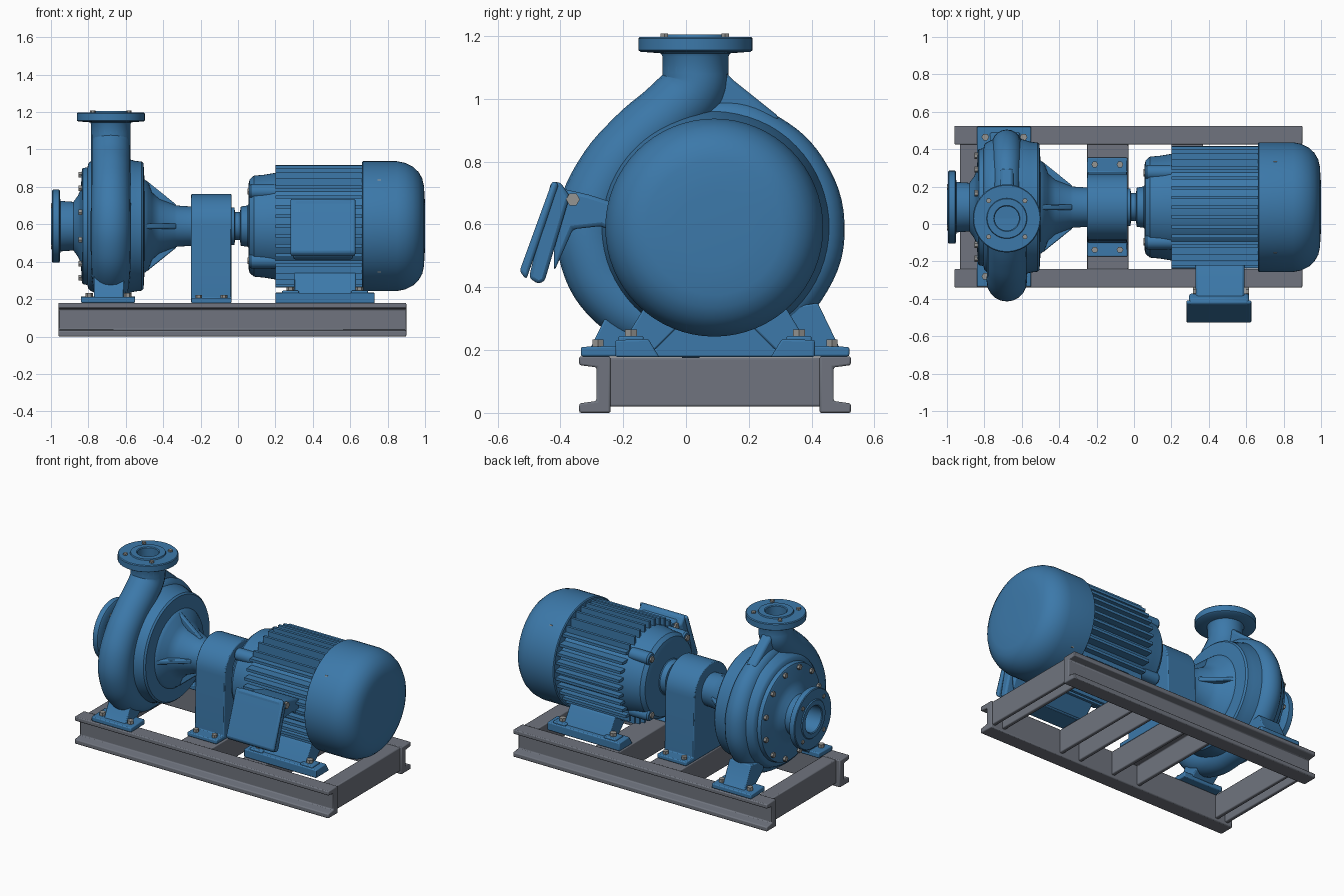
import bpy, bmesh, math
from mathutils import Vector

if "Cube" in bpy.data.objects:
    bpy.data.objects.remove(bpy.data.objects["Cube"])

AY, AZ = 0.09, 0.59          # shaft axis position


def material(name, rgb):
    m = bpy.data.materials.new(name)
    m.diffuse_color = (*rgb, 1)
    m.use_nodes = True
    m.node_tree.nodes["Principled BSDF"].inputs["Base Color"].default_value = m.diffuse_color
    return m


BLUE = material("machine_blue", (0.045, 0.19, 0.40))
GREY = material("frame_grey", (0.16, 0.175, 0.21))
STEEL = material("bolt_steel", (0.30, 0.30, 0.29))


def finish(name, bm, mat, bevel=0):
    bmesh.ops.remove_doubles(bm, verts=bm.verts, dist=1e-5)
    bmesh.ops.recalc_face_normals(bm, faces=bm.faces)
    me = bpy.data.meshes.new(name)
    bm.to_mesh(me)
    bm.free()
    me.materials.append(mat)
    ob = bpy.data.objects.new(name, me)
    bpy.context.collection.objects.link(ob)
    if bevel:
        b = ob.modifiers.new("bevel", "BEVEL")
        b.width, b.segments, b.limit_method = bevel, 2, "ANGLE"
    return ob


def lathe(name, prof, axis="x", c=(0, AY, AZ), mat=BLUE, n=48):
    """Revolve (distance along axis, radius) points about an axis through c."""
    bm = bmesh.new()
    rings = []
    for t, r in prof:
        ring = []
        for i in range(n):
            a = 2 * math.pi * i / n
            u, v = r * math.cos(a), r * math.sin(a)
            p = (t, u, v) if axis == "x" else (u, v, t)
            ring.append(bm.verts.new(Vector(p) + Vector(c)))
        rings.append(ring)
    for A, B in zip(rings, rings[1:]):
        for i in range(n):
            j = (i + 1) % n
            bm.faces.new((A[i], A[j], B[j], B[i]))
    bmesh.ops.dissolve_degenerate(bm, dist=1e-6, edges=bm.edges)
    return finish(name, bm, mat)


def prism(name, pts, axis, a, b, mat=BLUE, bevel=0.006):
    """Extrude a 2D outline along an axis from a to b."""
    def put(p, t):
        return {"x": (t, p[0], p[1]), "y": (p[0], t, p[1]), "z": (p[0], p[1], t)}[axis]
    bm = bmesh.new()
    lo = [bm.verts.new(put(p, a)) for p in pts]
    hi = [bm.verts.new(put(p, b)) for p in pts]
    bm.faces.new(lo)
    bm.faces.new(hi)
    for i in range(len(pts)):
        j = (i + 1) % len(pts)
        bm.faces.new((lo[i], lo[j], hi[j], hi[i]))
    return finish(name, bm, mat, bevel)


def box(name, x0, x1, y0, y1, z0, z1, mat=BLUE, bevel=0.006):
    return prism(name, [(x0, y0), (x1, y0), (x1, y1), (x0, y1)], "z", z0, z1, mat, bevel)


def bolt(t, axis, c, r=0.017, h=0.022):
    lathe("bolt", [(t, 0), (t, r), (t + h, r), (t + h, 0)], axis, c, STEEL, 6)


def flip(pts, s):
    """Outline mirrored across the shaft plane when s is -1."""
    return [(y if s > 0 else 2 * AY + 0.005 - y, z) for y, z in pts]


# base frame: outward channels and cross members
rail = [(-.34, 0), (-.24, 0), (-.24, .18), (-.34, .18), (-.34, .152), (-.285, .145),
        (-.285, .038), (-.34, .03)]
for s in (1, -1):
    prism("side_rail", flip(rail, s), "x", -.96, .90, GREY)
for x0, x1 in ((-.93, -.83), (-.25, -.03), (.2, .37), (.79, .89)):
    w = .025
    prism("cross_member", [(x0, .02), (x0, .176), (x1, .176), (x1, .02), (x1 - w, .02),
          (x1 - w, .15), (x0 + w, .15), (x0 + w, .02)], "y", -.25, .435, GREY)

# pump casing with suction nozzle, cover and bearing bracket
lathe("pump_casing", [(-.88, 0), (-.88, .085), (-.995, .085), (-1, .09), (-1, .12), (-.994, .125),
      (-.994, .19), (-.99, .195), (-.957, .195), (-.952, .188), (-.95, .135), (-.88, .13),
      (-.855, .165), (-.84, .2), (-.835, .3), (-.83, .31), (-.805, .315), (-.8, .335), (-.79, .345),
      (-.74, .37), (-.62, .37), (-.555, .35), (-.515, .345), (-.505, .335), (-.5, .25),
      (-.48, .235), (-.46, .18), (-.42, .145), (-.34, .115), (-.325, .11), (-.25, .105),
      (-.245, .06), (-.1, .06), (-.1, 0)], n=64)
for i in range(12):
    a = math.tau * (i + .5) / 12
    bolt(-.852, "x", (0, AY + .285 * math.cos(a), AZ + .285 * math.sin(a)))
for i in range(4):
    a = math.tau * (i + .5) / 4
    u, v = math.cos(a), math.sin(a)
    bolt(-1.0, "x", (0, AY + .155 * u, AZ + .155 * v), .014, .02)
    bolt(1.19, "z", (-.68 + .137 * u, .028 + .137 * v, 0), .014, .018)

# bracket ribs
half = [(-.505, .06), (-.505, .245), (-.485, .24), (-.33, .115), (-.33, .06)]
for s in (1, -1):
    prism("bracket_rib", [(x, AZ + s * r) for x, r in half], "y", AY - .014, AY + .014)
    prism("bracket_rib", [(x, AY + s * r) for x, r in half], "z", AZ - .014, AZ + .014)

# spiral volute: (y, z, radius)
path = [(.03, 1.1, .105), (.025, 1.04, .105), (-.035, .97, .105), (-.15, .87, .105),
        (-.25, .75, .106), (-.302, .62, .108), (-.295, .5, .108), (-.235, .385, .106),
        (-.1, .295, .1), (.08, .27, .09), (.25, .31, .086), (.38, .43, .082), (.425, .6, .08),
        (.37, .77, .078), (.26, .88, .072), (.13, .93, .068), (0, .9, .06)]
cu = bpy.data.curves.new("volute", "CURVE")
cu.dimensions, cu.bevel_depth, cu.bevel_resolution = "3D", 1.0, 8
cu.use_fill_caps, cu.resolution_u = True, 6
sp = cu.splines.new("BEZIER")
sp.bezier_points.add(len(path) - 1)
for bp, (y, z, r) in zip(sp.bezier_points, path):
    bp.co, bp.radius = (-.68, y, z), r
    bp.handle_left_type = bp.handle_right_type = "AUTO"
volute = bpy.data.objects.new("volute", cu)
bpy.context.collection.objects.link(volute)
cu.materials.append(BLUE)
bpy.context.view_layer.objects.active = volute
volute.select_set(True)
bpy.ops.object.convert(target="MESH")

# discharge flange and its gusset
lathe("discharge_flange", [(1.1, 0), (1.1, .065), (1.2, .065), (1.205, .07), (1.205, .105),
      (1.197, .108), (1.197, .177), (1.192, .182), (1.155, .182), (1.15, .175), (1.145, .11),
      (1.135, .105), (1.08, .105)], "z", (-.68, .03, 0))
prism("discharge_gusset", [(.12, 1.09), (.15, 1.06), (.3, .94), (.25, .85), (.0, .9), (.0, 1.0)],
      "x", -.715, -.645, bevel=.015)

# pump feet
for s in (1, -1):
    prism("pump_foot_pad", flip([(-.335, .18), (-.335, .21), (-.19, .215), (-.19, .18)], s),
          "x", -.84, -.55)
    prism("pump_foot_web", flip([(-.315, .2), (-.3, .215), (-.235, .35), (-.1, .33), (-.1, .27),
          (-.19, .2)], s), "x", -.77, -.61)
    for x in (-.795, -.59):
        bolt(.205, "z", (x, flip([(-.28, 0)], s)[0][0], 0), .02, .028)

# coupling guard: arch with flat feet
arch = [(AY + .178 * math.cos(math.pi * i / 20), AZ + .172 * math.sin(math.pi * i / 20))
        for i in range(21)]
prism("coupling_guard", [(AY + .265, .178), (AY + .265, .205), (AY + .188, .205)] + arch +
      [(AY - .188, .205), (AY - .265, .205), (AY - .265, .178)], "x", -.25, -.035)
for x in (-.21, -.075):
    for s in (1, -1):
        bolt(.203, "z", (x, AY + s * .228, 0), .018, .02)
lathe("coupling", [(-.05, 0), (-.05, .1), (-.02, .1), (-.015, .075), (.01, .075), (.015, .105),
      (.05, .11), (.06, .12), (.06, 0)])

# motor body and fan cover
lathe("motor_body", [(.055, 0), (.055, .22), (.062, .25), (.085, .27), (.14, .275), (.2, .285),
      (.68, .285), (.68, 0)], n=64)
lathe("fan_cover", [(.663, 0), (.663, .34), (.668, .347), (.85, .347), (.895, .338), (.935, .318),
      (.965, .29), (.985, .255), (.994, .215), (1, .12), (1, 0)], n=64)
for i in range(4):
    a = math.tau * (i + .5) / 4
    y, z = AY + .262 * math.cos(a), AZ + .262 * math.sin(a)
    lathe("shield_lug", [(.06, 0), (.06, .032), (.07, .04), (.2, .04), (.2, 0)],
          c=(0, y, z), n=16)
    bolt(.05, "x", (0, y, z), .02, .02)
    bolt(.345, "x", (.4, AY + .335 * math.cos(a), AZ + .335 * math.sin(a)), .014, .02)

# cooling fins, horizontal at the sides and vertical above and below
for k in range(-4, 5):
    o, t = k * .052, .009
    L = math.sqrt(.328 ** 2 - o * o)
    box("side_fin", .2, .67, AY - L, AY + L, AZ + o - t, AZ + o + t, bevel=0)
    box("top_fin", .2, .67, AY + o - t, AY + o + t, AZ - L, AZ + L, bevel=0)

# terminal box: neck, tilted body and lid
prism("terminal_neck", [(-.42, .72), (-.31, .695), (-.2, .66), (-.2, .56), (-.27, .595),
      (-.36, .585), (-.42, .45)], "x", .33, .59, bevel=.012)
prism("terminal_box", [(-.43, .735), (-.4, .735), (-.37, .69), (-.45, .42), (-.47, .41),
      (-.5, .43)], "x", .295, .615, bevel=.015)
prism("terminal_lid", [(-.425, .74), (-.405, .73), (-.508, .425), (-.53, .45), (-.527, .46)],
      "x", .28, .628, bevel=.01)
for x in (.315, .595):
    bolt(.0, "x", (x, -.36, .68), .022, .02)

# motor feet
for s in (1, -1):
    prism("motor_foot_plate", flip([(-.225, .178), (-.225, .232), (-.12, .235), (-.085, .178)], s),
          "x", .2, .73)
    prism("motor_foot_web", flip([(-.2, .22), (-.185, .25), (-.13, .34), (0, .38), (0, .3),
          (-.05, .25), (-.1, .2)], s), "x", .3, .63)
    for x in (.28, .65):
        y = flip([(-.175, 0)], s)[0][0]
        box("motor_foot_boss", x - .045, x + .045, y - .04, y + .04, .2, .245)
        bolt(.243, "z", (x, y, 0), .022, .022)

# smooth shading with crisp edges
bpy.ops.object.select_all(action="DESELECT")
for ob in bpy.context.scene.objects:
    if ob.type == "MESH" and not ob.name.startswith("bolt"):
        ob.select_set(True)
        bpy.context.view_layer.objects.active = ob
bpy.ops.object.shade_smooth_by_angle(angle=math.radians(35))
